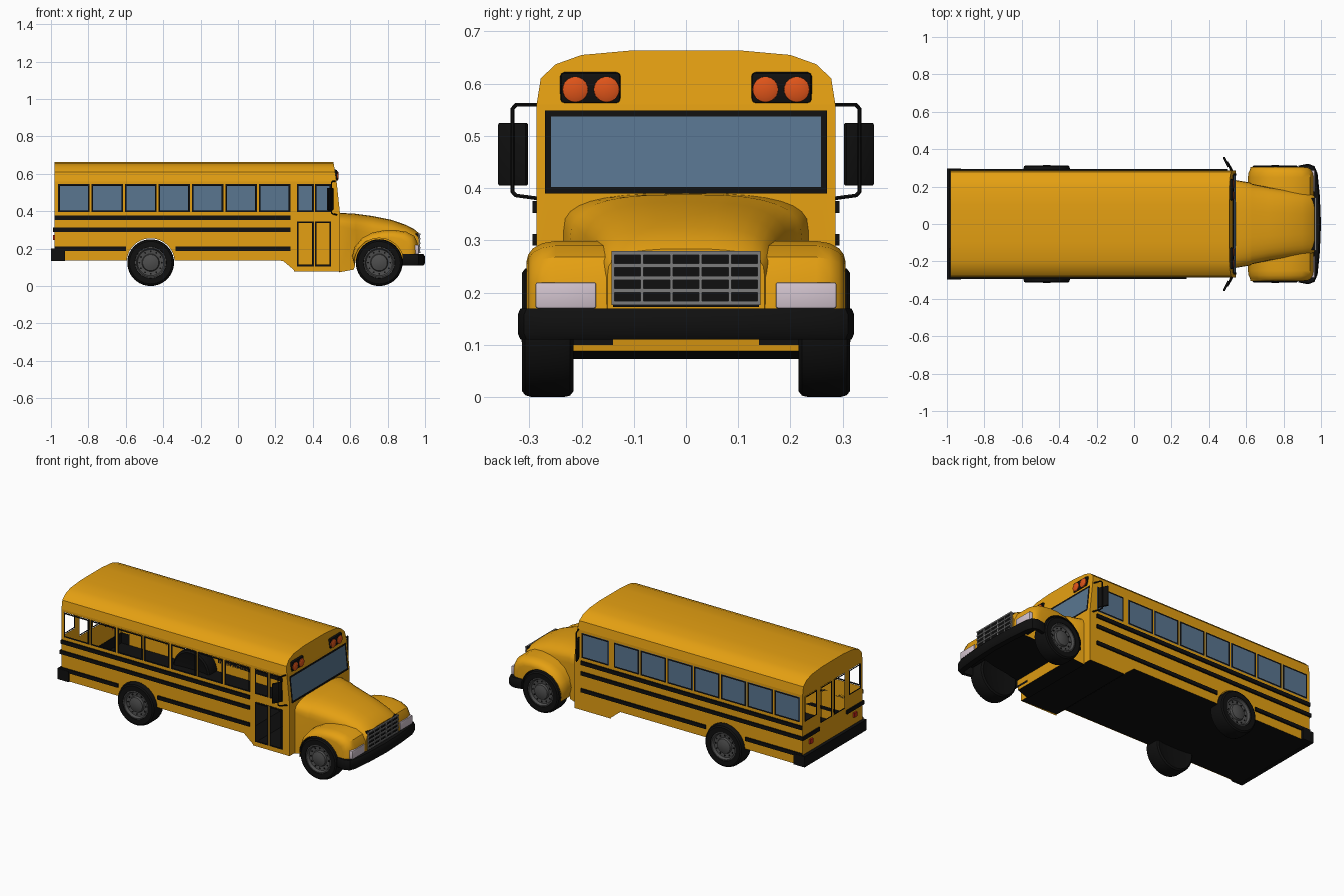
import bpy, bmesh, math
from mathutils import Matrix, Vector

if "Cube" in bpy.data.objects:
    bpy.data.objects.remove(bpy.data.objects["Cube"])


def material(name, r, g, b):
    m = bpy.data.materials.new(name)
    m.diffuse_color = (r, g, b, 1)
    m.use_nodes = True
    m.node_tree.nodes["Principled BSDF"].inputs["Base Color"].default_value = m.diffuse_color
    return m


YELLOW = material("bus yellow", 0.78, 0.35, 0.006)
BLACK = material("black", 0.005, 0.005, 0.005)
GLASS = material("blue grey glass", 0.10, 0.18, 0.28)
RIM = material("dark rim grey", 0.075, 0.075, 0.075)
GREY = material("grille grey", 0.2, 0.2, 0.2)
ORANGE = material("signal orange", 0.75, 0.09, 0.01)
WHITE = material("headlight white", 0.65, 0.55, 0.62)
RED = material("tail red", 0.55, 0.02, 0.01)


def make(name, verts, faces, *mats, rule=None, normals=True):
    me = bpy.data.meshes.new(name)
    me.from_pydata([tuple(v) for v in verts], [], faces)
    bm = bmesh.new()
    bm.from_mesh(me)
    bmesh.ops.remove_doubles(bm, verts=bm.verts, dist=1e-5)
    if normals:
        bmesh.ops.recalc_face_normals(bm, faces=bm.faces)
    bm.to_mesh(me)
    bm.free()
    for m in mats:
        me.materials.append(m)
    if rule:
        for p in me.polygons:
            p.material_index = rule(p)
    ob = bpy.data.objects.new(name, me)
    bpy.context.collection.objects.link(ob)
    return ob


def boxes(name, spans, mat, bevel=0):
    V, F = [], []
    for (x0, x1, y0, y1, z0, z1) in spans:
        n = len(V)
        V += [(x, y, z) for x in (x0, x1) for y in (y0, y1) for z in (z0, z1)]
        F += [[n + i for i in f] for f in ((0, 1, 3, 2), (4, 6, 7, 5), (0, 4, 5, 1),
                                           (2, 3, 7, 6), (0, 2, 6, 4), (1, 5, 7, 3))]
    ob = make(name, V, F, mat)
    if bevel:
        b = ob.modifiers.new("bevel", 'BEVEL')
        b.width, b.segments = bevel, 2
    return ob


def sheet(name, us, vs, f, mat, holes=()):
    """Flat grid of panels; cells whose centre lies in a hole are left open."""
    V = [f(u, v) for v in vs for u in us]
    F, n = [], len(us)
    for j in range(len(vs) - 1):
        for i in range(n - 1):
            u, v = (us[i] + us[i + 1]) / 2, (vs[j] + vs[j + 1]) / 2
            if not any(a < u < b and c < v < d for a, b, c, d in holes):
                F.append((j * n + i, j * n + i + 1, j * n + n + i + 1, j * n + n + i))
    return make(name, V, F, mat)


def frame(name, a, b, c, d, f, t=0.009):
    sheet(name, [a, a + t, b - t, b], [c, c + t, d - t, d], f, BLACK,
          [(a + t, b - t, c + t, d - t)])


def loft(name, rings, *mats, rule=None, closed=True, caps=True):
    n, V, F = len(rings[0]), [v for r in rings for v in r], []
    for j in range(len(rings) - 1):
        for i in range(n if closed else n - 1):
            k = (i + 1) % n
            F.append((j * n + i, j * n + k, j * n + n + k, j * n + n + i))
    if caps:
        F += [tuple(range(n)), tuple(range(len(V) - n, len(V)))]
    return make(name, V, F, *mats, rule=rule)


def lathe(name, profile, cx, cz, side, mat, seg=40):
    rings = [[(cx + r * math.cos(2 * math.pi * i / seg), side * y,
               cz + r * math.sin(2 * math.pi * i / seg)) for i in range(seg)] for r, y in profile]
    return loft(name, rings, mat)


W = 0.286


def xf(z):  # sloped front of the cabin
    if z > 0.56:
        return 0.527 - (z - 0.56) / 0.105 * 0.017
    return 0.545 - max(0, z - 0.39) / 0.17 * 0.018


# Roof with forehead and rear cap
half = [(W, 0.56), (0.278, 0.61), (0.25, 0.637), (0.2, 0.655), (0.1, 0.664)]
arch = half + [(-y, z) for y, z in reversed(half)]
loft("roof", [[(-0.98, y, z) for y, z in arch], [(xf(z), y, z) for y, z in arch]],
     YELLOW, closed=False)

# Side walls, window frames and glass
wins = [(-0.962 + 0.179 * i, -0.794 + 0.179 * i) for i in range(7)]
doors = [(0.315, 0.405), (0.412, 0.497)]
for s, tag in ((-1, "right"), (1, "left")):
    wall = lambda x, z, s=s: (x, s * W, z)
    out = lambda x, z, s=s: (x, s * (W + 0.003), z)
    arc = [(-0.467 + 0.128 * math.cos(a), 0.127 + 0.128 * math.sin(a))
           for a in [math.radians(176 - 172 * i / 20) for i in range(21)]]
    low = [(-0.98, 0.135)] + arc + [(0.24, 0.135), (0.30, 0.085), (0.30, 0.395), (-0.98, 0.395)]
    make(tag + "_lower_side", [wall(*p) for p in low], [range(len(low))], YELLOW)
    us = [-0.98] + [x for w in wins for x in w] + [0.30]
    sheet(tag + "_window_band", us, [0.395, 0.545, 0.56], wall, YELLOW,
          [(a, b, 0.395, 0.545) for a, b in wins])
    front = doors if s < 0 else [(0.315, 0.497)]
    holes = [(a, b, 0.395, 0.545) for a, b in front]
    if s < 0:
        holes += [(a, b, 0.105, 0.345) for a, b in doors]
    us = [0.30] + [x for w in front for x in w] + [0.545]
    sheet(tag + "_front_side", us, [0.078, 0.105, 0.345, 0.395, 0.545, 0.56],
          lambda x, z, s=s: (xf(z) if x > 0.54 else x, s * W, z), YELLOW, holes)
    for a, b, c, d in holes + [(a, b, 0.395, 0.545) for a, b in wins]:
        frame(tag + "_window_frame", a, b, c, d, out)
        if s > 0:
            sheet("left_window_glass", [a, b], [c, d], wall, GLASS)
    # Black rub rails
    end = 0.28 if s < 0 else 0.50
    y0, y1 = sorted((s * W, s * 0.294))
    low_rail = [(-0.98, -0.6), (-0.335, end)]
    boxes(tag + "_rub_rails", [(-0.98, end, y0, y1, 0.353, 0.376), (-0.98, end, y0, y1, 0.29, 0.312)]
          + [(a, b, y0, y1, 0.188, 0.21) for a, b in low_rail], BLACK)

# Rear wall with four open windows
cols = [-W, -0.265, -0.155, -0.115, -0.01, 0.01, 0.115, 0.155, 0.265, W]
rear = [(-0.265, -0.155, 0.395, 0.545), (-0.115, -0.01, 0.33, 0.545),
        (0.01, 0.115, 0.33, 0.545), (0.155, 0.265, 0.395, 0.545)]
sheet("rear_wall", cols, [0.135, 0.33, 0.395, 0.545, 0.56], lambda y, z: (-0.98, y, z), YELLOW, rear)
for r in rear:
    frame("rear_window_frame", *r, lambda y, z: (-0.983, y, z), 0.007)
boxes("rear_rails", [(-0.988, -0.98, -0.294, -0.13, 0.29, 0.312),
                     (-0.988, -0.98, 0.13, 0.294, 0.29, 0.312)], BLACK)
boxes("tail_lights", [(-0.99, -0.98, s * 0.21 - 0.014, s * 0.21 + 0.014, 0.245, 0.272)
                      for s in (-1, 1)], RED)
boxes("rear_bumper", [(-1, -0.978, -0.296, 0.296, 0.135, 0.2), (-0.985, -0.925, -0.296, -0.284, 0.135, 0.2),
                      (-0.985, -0.925, 0.284, 0.296, 0.135, 0.2)], BLACK)

# Front wall and windshield
sheet("front_wall", [-W, -0.262, 0.262, W], [0.078, 0.398, 0.542, 0.56],
      lambda y, z: (xf(z), y, z), YELLOW, [(-0.262, 0.262, 0.398, 0.542)])
frame("windshield_frame", -0.27, 0.27, 0.39, 0.549, lambda y, z: (xf(z) + 0.004, y, z), 0.012)
sheet("windshield", [-0.262, 0.262], [0.396, 0.542], lambda y, z: (xf(z) + 0.002, y, z), GLASS)

# Black floor
loft("floor", [[(x, -W + 0.001, z), (x, W - 0.001, z)] for x, z in
               ((-0.98, 0.137), (0.24, 0.137), (0.30, 0.086), (0.545, 0.079))],
     BLACK, closed=False, caps=False)

# Hood
rings = []
for x, w, top, sh, bot in ((0.54, 0.235, 0.39, 0.32, 0.073), (0.62, 0.222, 0.388, 0.30, 0.088),
                           (0.63, 0.215, 0.386, 0.30, 0.14), (0.72, 0.196, 0.374, 0.28, 0.14),
                           (0.82, 0.18, 0.354, 0.265, 0.14), (0.9, 0.168, 0.326, 0.25, 0.15),
                           (0.945, 0.16, 0.302, 0.24, 0.16), (0.965, 0.15, 0.284, 0.235, 0.17)):
    ring = [(x, -w, bot)]
    for i in range(17):
        a = math.pi * (1 - i / 16)
        c = math.cos(a)
        ring.append((x, math.copysign(abs(c) ** 0.7, c) * w, sh + (top - sh) * max(0, math.sin(a)) ** 0.7))
    rings.append(ring + [(x, w, bot)])
loft("hood", rings, YELLOW, BLACK, rule=lambda p: int(p.normal.z < -0.5))

# Fenders, wheels, headlights, mirrors and warning lights on both sides
CX, CZ = 0.755, 0.125
outer = [(0.625, 0.10), (0.61, 0.16), (0.625, 0.21), (0.665, 0.258), (0.72, 0.286), (0.78, 0.298),
         (0.84, 0.299), (0.90, 0.29), (0.942, 0.268), (0.96, 0.23), (0.962, 0.165), (0.9, 0.16)]
inner = [(CX + 0.131 * math.cos(a), CZ + 0.131 * math.sin(a))
         for a in [math.radians(14 + 174 * i / 18) for i in range(19)]]
for s, tag in ((-1, "right"), (1, "left")):
    rings = []
    for y, k in ((0.14, 1), (0.25, 1), (0.275, 0.975), (0.293, 0.92), (0.302, 0.85), (0.305, 0.78)):
        ring = []
        for x, z in outer:
            d = Vector((x - CX, z - CZ))
            r = max(d.length * k, min(d.length, 0.135))
            d = d.normalized() * r
            ring.append((CX + d.x, s * y, CZ + d.y))
        rings.append(ring + [(x, s * y, z) for x, z in inner])
    loft(tag + "_fender", rings, YELLOW, BLACK, rule=lambda p: int(
        abs(p.normal.y) < 0.5 and (p.center.x - CX) * p.normal.x + (p.center.z - CZ) * p.normal.z < 0))

    for cx, end in ((CX, "front"), (-0.467, "rear")):
        lathe(f"{tag}_{end}_tire", [(0.03, 0.225), (0.08, 0.222), (0.113, 0.215), (0.122, 0.222),
                                    (0.125, 0.235), (0.125, 0.295), (0.121, 0.308), (0.113, 0.314),
                                    (0.084, 0.314), (0.081, 0.29)], cx, 0.125, s, BLACK)
        lathe(f"{tag}_{end}_rim", [(0.083, 0.29), (0.083, 0.312), (0.077, 0.313), (0.07, 0.298), (0.047, 0.296),
                                   (0.043, 0.308), (0.03, 0.312), (0.012, 0.316)], cx, 0.125, s, RIM)
        for i in range(12):
            a = math.tau * i / 12
            lathe(f"{tag}_{end}_rim_slot", [(0.005, 0.29), (0.005, 0.2995)],
                  cx + 0.06 * math.cos(a), 0.125 + 0.06 * math.sin(a), s, BLACK, 8)

    y0, y1 = sorted((s * 0.172, s * 0.288))
    boxes(tag + "_headlight", [(0.915, 0.967, y0, y1, 0.17, 0.22)], WHITE, 0.004)

    # Mirror and its bracket
    plate = boxes(tag + "_mirror", [(-0.006, 0.006, -0.03, 0.03, -0.06, 0.06)], BLACK, 0.003)
    plate.matrix_world = Matrix.Translation((0.492, s * 0.331, 0.465)) @ Matrix.Rotation(s * 0.45, 4, 'Z')
    cu = bpy.data.curves.new(tag + "_mirror_bracket", 'CURVE')
    cu.dimensions, cu.bevel_depth, cu.bevel_resolution = '3D', 0.004, 1
    sp = cu.splines.new('POLY')
    path = [(0.52, 0.28, 0.56), (0.505, 0.325, 0.56), (0.5, 0.332, 0.552), (0.5, 0.332, 0.393),
            (0.505, 0.325, 0.386), (0.53, 0.28, 0.38)]
    sp.points.add(len(path) - 1)
    for p, (x, y, z) in zip(sp.points, path):
        p.co = (x, s * y, z, 1)
    cu.materials.append(BLACK)
    bpy.context.collection.objects.link(bpy.data.objects.new(tag + "_mirror_bracket", cu))

    # Warning light box with two round lamps
    y0, y1 = sorted((s * 0.125, s * 0.241))
    boxes(tag + "_warning_box", [(0.505, 0.531, y0, y1, 0.562, 0.622)], BLACK, 0.008)
    for y in (0.152, 0.212):
        loft(tag + "_warning_lamp", [[(x, s * y + r * math.cos(math.tau * i / 24),
                                       0.589 + r * math.sin(math.tau * i / 24)) for i in range(24)]
                                     for x, r in ((0.525, 0.025), (0.534, 0.024), (0.538, 0.015))], ORANGE)

# Grille
boxes("grille_back", [(0.95, 0.969, -0.14, 0.14, 0.173, 0.28)], BLACK)
boxes("grille_bars", [(0.966, 0.975, -0.143, 0.143, z - 0.004, z + 0.004) for z in (0.18, 0.204, 0.228, 0.252, 0.276)]
      + [(0.966, 0.973, y - 0.003, y + 0.003, 0.176, 0.28) for y in [-0.14 + 0.056 * i for i in range(6)]], GREY)

# Front bumper wrapping round the nose
plan = [(0.88, 0.312), (0.93, 0.322), (0.965, 0.31), (0.982, 0.27), (0.994, 0.15), (1.0, 0)]
plan += [(x, -y) for x, y in reversed(plan[:-1])]
rings = []
for x, y in plan:
    ix, iy = (x - 0.04, y) if abs(y) < 0.28 else (min(x, 0.945), y * 0.92)
    cx, cy = x + (ix - x) * 0.2, y + (iy - y) * 0.2
    rings.append([(ix, iy, 0.11), (cx, cy, 0.11), (x, y, 0.122), (x, y, 0.158), (cx, cy, 0.17), (ix, iy, 0.17)])
loft("front_bumper", rings, BLACK)

# Shading
bpy.ops.object.select_all(action='SELECT')
bpy.context.view_layer.objects.active = bpy.data.objects["roof"]
bpy.ops.object.convert(target='MESH')
bpy.ops.object.shade_smooth_by_angle(angle=math.radians(35))
